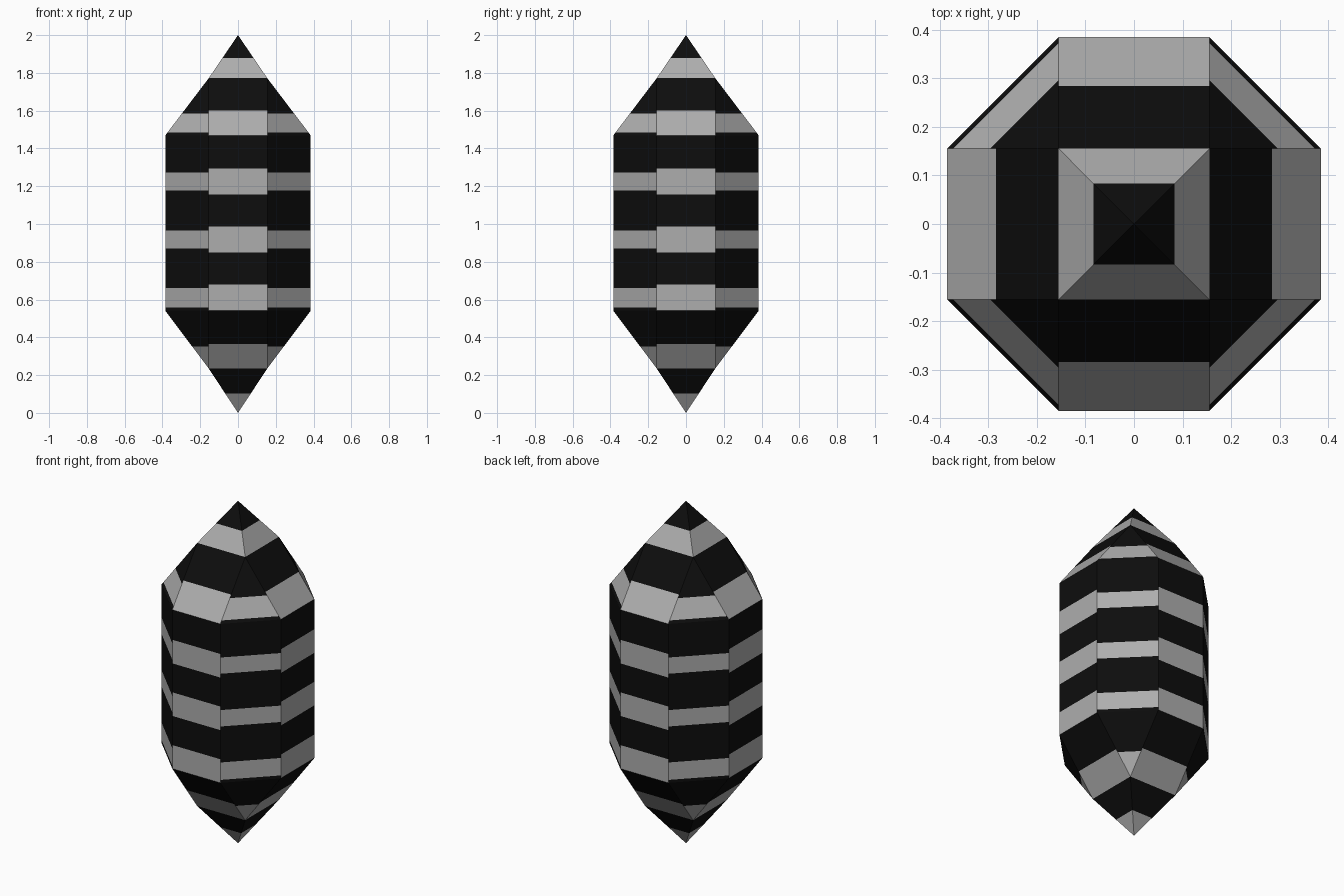
import bpy, bmesh
from mathutils import Matrix, Vector

if "Cube" in bpy.data.objects:
    bpy.data.objects.remove(bpy.data.objects["Cube"])

R, H = 0.385, 0.155                      # apothem and half side of the octagon
Z_LOW, Z_BOT, Z_TOP, Z_CAP = 0.235, 0.541, 1.469, 1.772

# Grey band heights on the four straight sides and on the four corner sides
STRAIGHT = [(-0.1, 0.102), (Z_LOW, 0.366), (Z_BOT, 0.679), (0.849, 0.987),
            (1.156, 1.294), (Z_TOP, 1.602), (Z_CAP, 1.878)]
CORNER = [(0.1, 0.352), (0.558, 0.66), (0.87, 0.966),
          (1.178, 1.273), (1.485, 1.586)]


def material(name, v):
    m = bpy.data.materials.new(name)
    m.diffuse_color = (v, v, v, 1)
    m.use_nodes = True
    m.node_tree.nodes["Principled BSDF"].inputs["Base Color"].default_value = m.diffuse_color
    return m


def add_panels(bm, panels, bands):
    """Repeat the panels on four sides, cut them at the bands and colour them."""
    part = bmesh.new()
    for k in range(4):
        rot = Matrix.Rotation(k * 1.5707963268, 3, 'Z')
        for pts in panels:
            part.faces.new([part.verts.new(rot @ Vector(p)) for p in pts])
    for z in {z for band in bands for z in band}:
        bmesh.ops.bisect_plane(part, geom=part.verts[:] + part.edges[:] + part.faces[:],
                               dist=1e-5, plane_co=(0, 0, z), plane_no=(0, 0, 1))
    for f in part.faces:
        zc = f.calc_center_median().z
        f.material_index = int(any(a < zc < b for a, b in bands))
    tmp = bpy.data.meshes.new("panels")
    part.to_mesh(tmp)
    part.free()
    bm.from_mesh(tmp)
    bpy.data.meshes.remove(tmp)


bm = bmesh.new()

# Straight sides: a strip from tip to tip, front side as the pattern
strip = [(0, 0, 0), (H, H, Z_LOW), (H, R, Z_BOT), (H, R, Z_TOP), (H, H, Z_CAP), (0, 0, 2)]
add_panels(bm, [[(-x0, -y0, z0), (x0, -y0, z0), (x1, -y1, z1), (-x1, -y1, z1)]
                if x0 and x1 else
                ([(0, 0, 0), (x1, -y1, z1), (-x1, -y1, z1)] if x1 else
                 [(-x0, -y0, z0), (x0, -y0, z0), (0, 0, 2)])
                for (x0, y0, z0), (x1, y1, z1) in zip(strip, strip[1:])], STRAIGHT)

# Corner sides: a wall with a triangle above and below
a, b, c, d = (H, -R, Z_BOT), (R, -H, Z_BOT), (R, -H, Z_TOP), (H, -R, Z_TOP)
add_panels(bm, [[a, b, c, d], [d, c, (H, -H, Z_CAP)], [(H, -H, Z_LOW), b, a]], CORNER)

# Join the sides, keeping flat faces
bmesh.ops.remove_doubles(bm, verts=bm.verts[:], dist=1e-4)
bm.normal_update()
mesh = bpy.data.meshes.new("striped_crystal")
bm.to_mesh(mesh)
bm.free()
mesh.materials.append(material("black", 0.004))
mesh.materials.append(material("grey", 0.42))
bpy.context.collection.objects.link(bpy.data.objects.new("striped_crystal", mesh))
